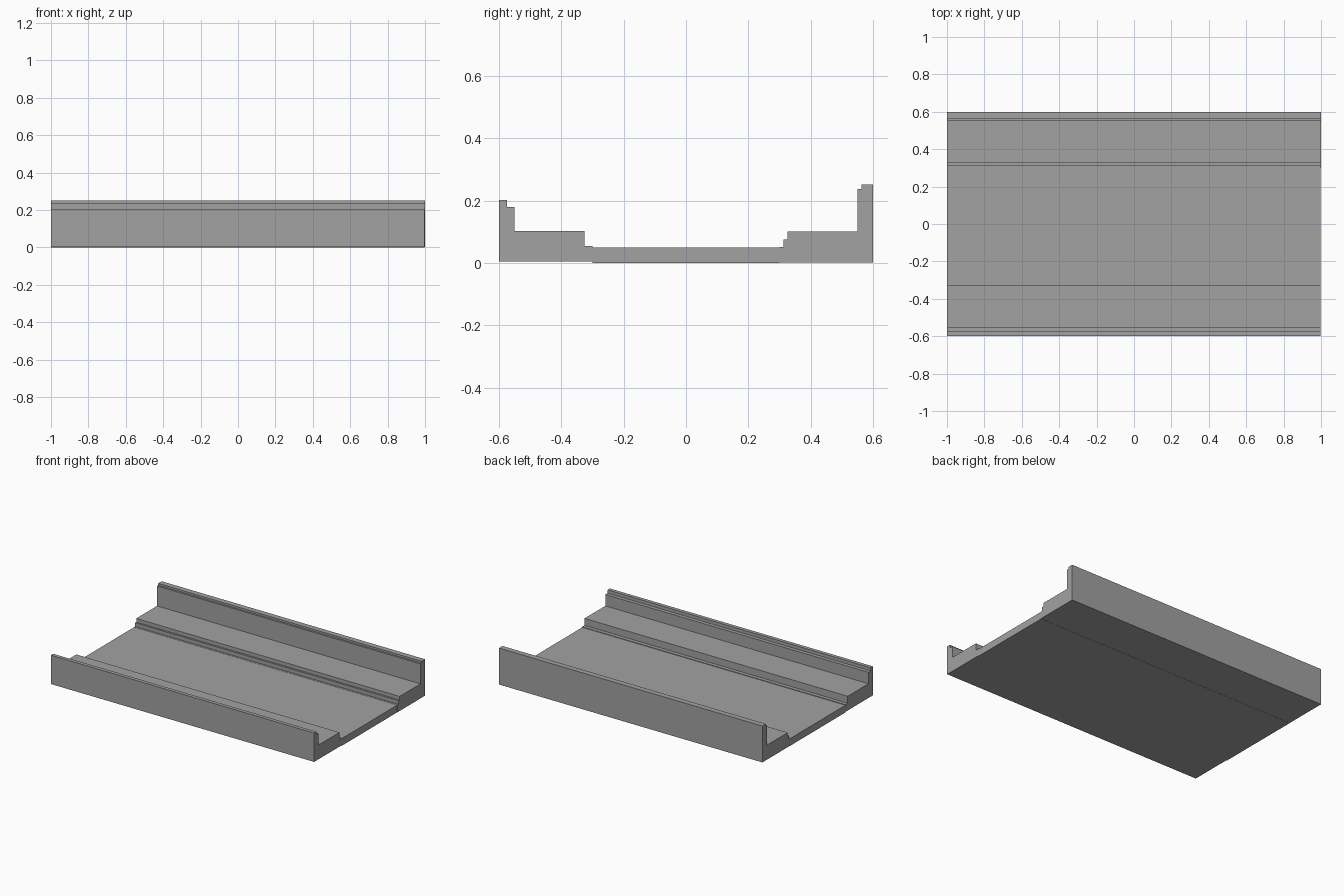
import bpy
import bmesh

if "Cube" in bpy.data.objects:
    bpy.data.objects.remove(bpy.data.objects["Cube"])

grey = bpy.data.materials.new("dark_grey")
grey.diffuse_color = (0.36, 0.36, 0.36, 1)
grey.use_nodes = True
grey.node_tree.nodes["Principled BSDF"].inputs["Base Color"].default_value = grey.diffuse_color


def extrude_profile(name, profile, x0=-1.0, x1=1.0):
    """Extrude a closed (y, z) cross-section along x."""
    bm = bmesh.new()
    face = bm.faces.new([bm.verts.new((x0, y, z)) for y, z in profile])
    result = bmesh.ops.extrude_face_region(bm, geom=[face])
    verts = [v for v in result["geom"] if isinstance(v, bmesh.types.BMVert)]
    bmesh.ops.translate(bm, verts=verts, vec=(x1 - x0, 0, 0))
    bmesh.ops.recalc_face_normals(bm, faces=bm.faces)
    mesh = bpy.data.meshes.new(name)
    bm.to_mesh(mesh)
    bm.free()
    mesh.materials.append(grey)
    obj = bpy.data.objects.new(name, mesh)
    bpy.context.collection.objects.link(obj)
    return obj


# Flat central deck
extrude_profile("center_deck", [(-0.3, 0), (0.3, 0), (0.3, 0.05), (-0.3, 0.05)],
                x1=0.998)

# Front ledge with low stepped wall
extrude_profile("front_ledge", [
    (-0.6, 0.004), (-0.3, 0.004), (-0.3, 0.054), (-0.325, 0.054),
    (-0.325, 0.102), (-0.55, 0.102), (-0.55, 0.18), (-0.575, 0.18),
    (-0.575, 0.202), (-0.6, 0.202)], x1=0.998)

# Back ledge with double curb and taller stepped wall
extrude_profile("back_ledge", [
    (0.6, 0.001), (0.3, 0.001), (0.3, 0.051), (0.3125, 0.051),
    (0.3125, 0.076), (0.325, 0.076), (0.325, 0.101), (0.55, 0.101),
    (0.55, 0.238), (0.5625, 0.238), (0.5625, 0.251), (0.6, 0.251)])
